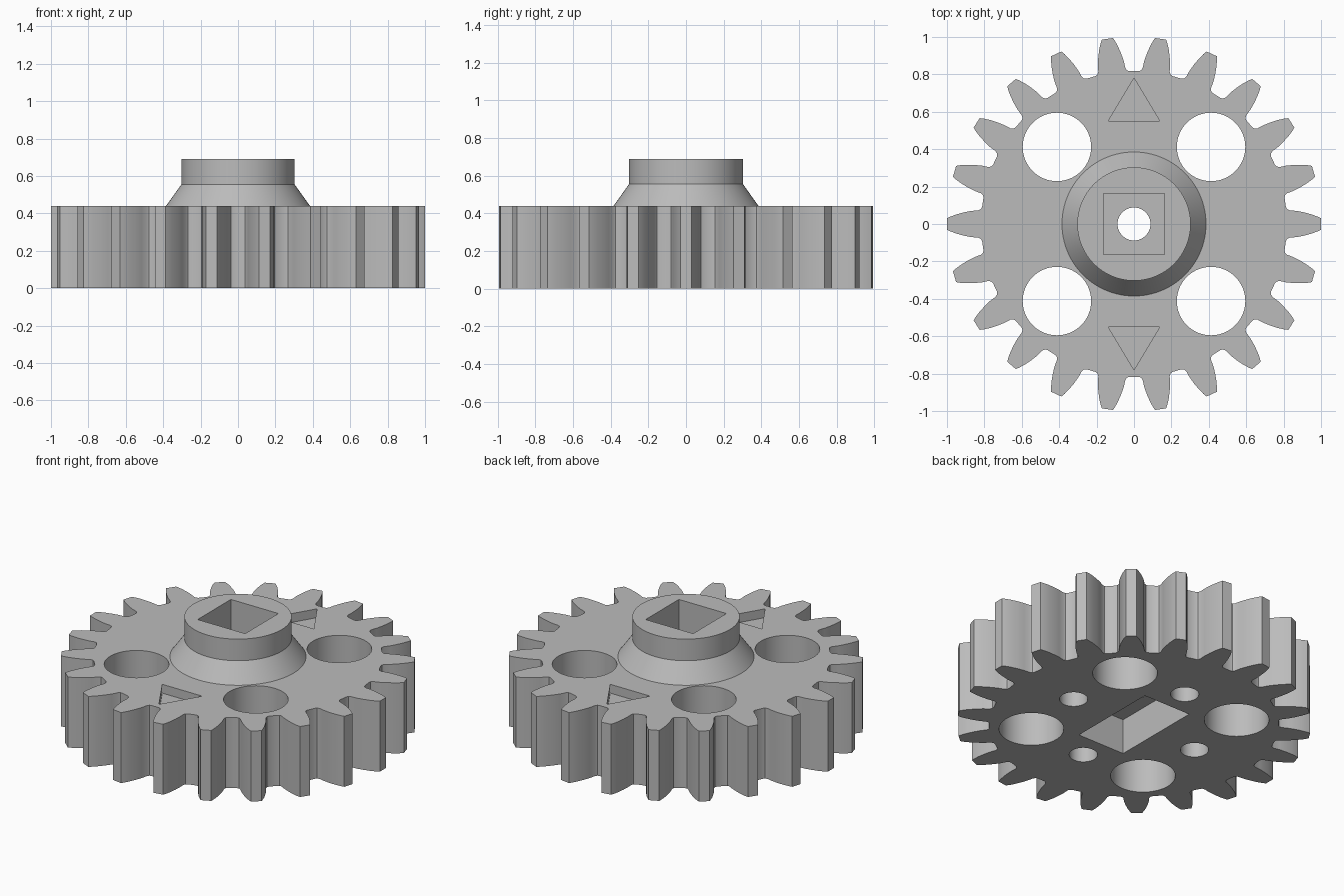
import bpy, bmesh
from math import sin, cos, pi, radians

if "Cube" in bpy.data.objects:
    bpy.data.objects.remove(bpy.data.objects["Cube"], do_unlink=True)

TEETH = 22
PLATE_TOP, HUB_TOP = 0.44, 0.69

grey = bpy.data.materials.new("light grey")
grey.use_nodes = True
colour = (0.5, 0.5, 0.5, 1)
grey.diffuse_color = colour
grey.node_tree.nodes["Principled BSDF"].inputs["Base Color"].default_value = colour


def prism(name, outline, z0, z1):
    """Extrude a counter-clockwise outline from z0 to z1."""
    bm = bmesh.new()
    face = bm.faces.new([bm.verts.new((x, y, z0)) for x, y in outline])
    ext = bmesh.ops.extrude_face_region(bm, geom=[face])["geom"]
    verts = [g for g in ext if isinstance(g, bmesh.types.BMVert)]
    bmesh.ops.translate(bm, verts=verts, vec=(0, 0, z1 - z0))
    return to_object(name, bm)


def to_object(name, bm):
    bmesh.ops.recalc_face_normals(bm, faces=bm.faces)
    mesh = bpy.data.meshes.new(name)
    bm.to_mesh(mesh)
    bm.free()
    mesh.materials.append(grey)
    obj = bpy.data.objects.new(name, mesh)
    bpy.context.collection.objects.link(obj)
    return obj


def circle(x, y, r, n=64):
    return [(x + r * cos(2 * pi * i / n), y + r * sin(2 * pi * i / n)) for i in range(n)]


def rectangle(hx, hy):
    return [(-hx, -hy), (hx, -hy), (hx, hy), (-hx, hy)]


def lathe(name, profile, n=96):
    """Spin a radius/height profile and cap both ends."""
    bm = bmesh.new()
    rings = [[bm.verts.new((x, y, z)) for x, y in circle(0, 0, r, n)] for r, z in profile]
    for a, b in zip(rings, rings[1:]):
        for i in range(n):
            j = (i + 1) % n
            bm.faces.new((a[i], a[j], b[j], b[i]))
    bm.faces.new(rings[0])
    bm.faces.new(rings[-1])
    return to_object(name, bm)


def combine(target, tool, operation):
    tool.hide_render = True
    mod = target.modifiers.new(tool.name, "BOOLEAN")
    mod.operation, mod.solver, mod.object = operation, "EXACT", tool
    bpy.context.view_layer.objects.active = target
    bpy.ops.object.modifier_apply(modifier=mod.name)
    bpy.data.objects.remove(tool, do_unlink=True)


# Toothed plate: one flank as (radius, half width), mirrored about each tooth
flank = [(0.812, 0.092), (0.818, 0.08), (0.832, 0.073), (0.87, 0.07),
         (0.91, 0.062), (0.95, 0.051), (0.98, 0.04), (1.0, 0.03)]
tooth = [(x, -w) for x, w in flank] + [(x, w) for x, w in reversed(flank)]
outline = []
for k in range(TEETH):
    c, s = cos(2 * pi * k / TEETH), sin(2 * pi * k / TEETH)
    outline += [(x * c - y * s, x * s + y * c) for x, y in tooth]
gear = prism("gear", outline, 0, PLATE_TOP)

# Hub with a flared collar
hub = lathe("hub", [(0.385, 0.3), (0.385, PLATE_TOP), (0.303, 0.555), (0.303, HUB_TOP)])
combine(gear, hub, "UNION")

# Square socket above, rectangular socket below, round bore between
cutters = [
    prism("top_socket", rectangle(0.164, 0.164), 0.36, 1),
    prism("bottom_socket", rectangle(0.163, 0.29), -0.1, 0.22),
    prism("bore", circle(0, 0, 0.088), 0.1, 0.5),
]

# Four lightening holes on the diagonals
for sx in (-1, 1):
    for sy in (-1, 1):
        cutters.append(prism("lightening_hole", circle(sx * 0.412, sy * 0.412, 0.183), -0.1, 0.6))

# Four blind holes in the underside, on the axes
for k in range(4):
    a = radians(90 * k)
    cutters.append(prism("blind_hole", circle(0.446 * cos(a), 0.446 * sin(a), 0.08, 40), -0.1, 0.22))

# Two triangular recesses in the top
for s in (-1, 1):
    triangle = [(-0.138 * s, 0.55 * s), (0.138 * s, 0.55 * s), (0, 0.78 * s)]
    cutters.append(prism("arrow_recess", triangle, PLATE_TOP - 0.055, 0.6))

for cutter in cutters:
    combine(gear, cutter, "DIFFERENCE")

# Smooth the round walls, keep the edges sharp
bpy.ops.object.select_all(action="DESELECT")
gear.select_set(True)
bpy.context.view_layer.objects.active = gear
bpy.ops.object.shade_smooth_by_angle(angle=radians(25))
